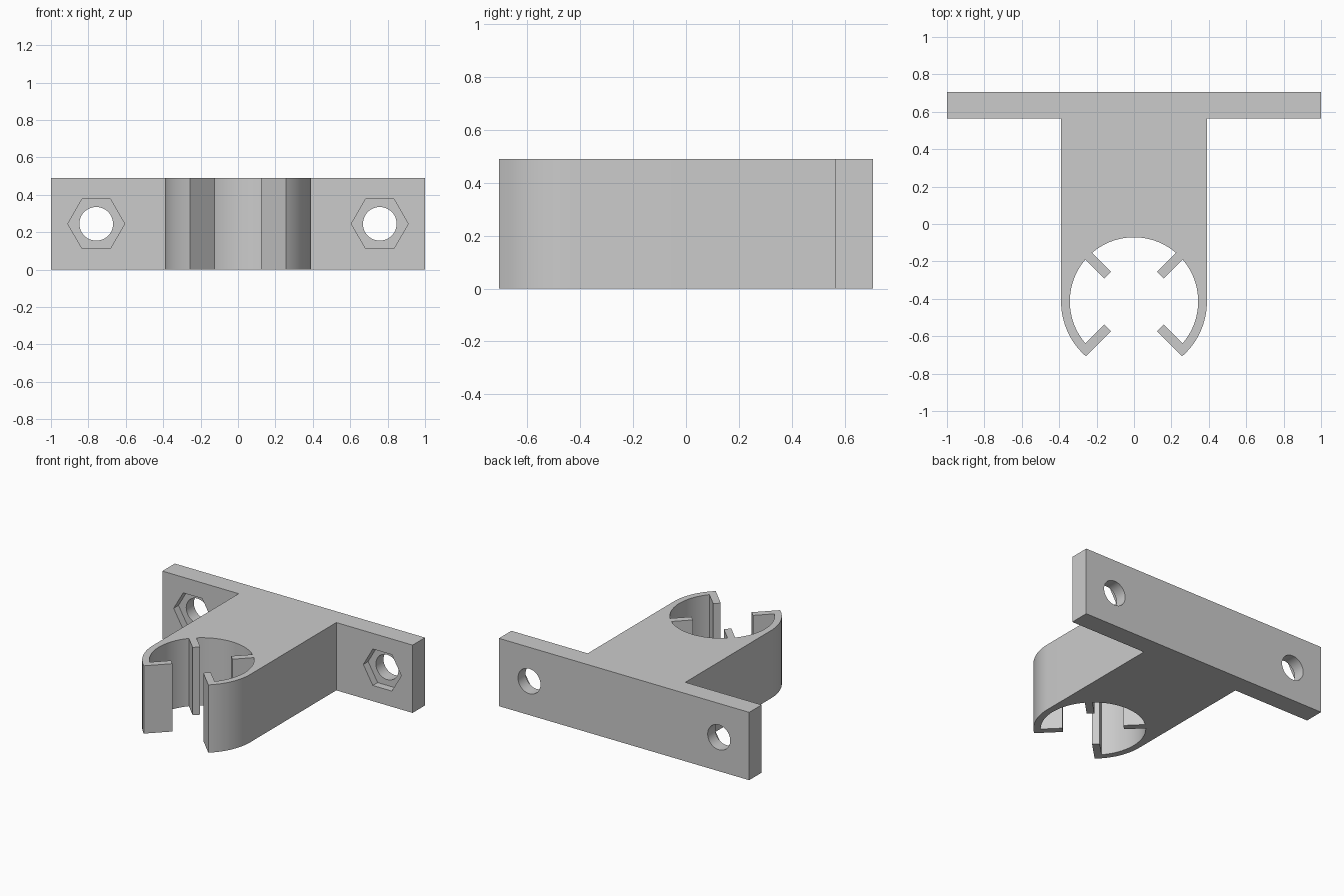
import bpy, bmesh
from math import sin, cos, pi, asin, sqrt
from mathutils import Matrix

cube = bpy.data.objects.get("Cube")
if cube:
    bpy.data.objects.remove(cube, do_unlink=True)

HEIGHT, BACK, FLANGE_Y = 0.49, 0.707, 0.565
CY, R_OUT, R_IN = -0.414, 0.39, 0.343     # clip ring
RIB_TIP, RIB_HALF = 0.2, 0.025            # grip ribs
HOLE_X, HOLE_R, NUT_R, NUT_DEPTH = 0.758, 0.09, 0.152, 0.055

grey = bpy.data.materials.new("plain grey")
grey.use_nodes = True
colour = (0.6, 0.6, 0.6, 1)
grey.diffuse_color = colour
grey.node_tree.nodes["Principled BSDF"].inputs["Base Color"].default_value = colour


def arc(radius, start, end, steps):
    angles = [start + (end - start) * i / steps for i in range(steps + 1)]
    return [(radius * cos(a), CY + radius * sin(a)) for a in angles]


def rib_point(along, across, side):
    """Point on a diagonal rib; side is +1 for back, -1 for front."""
    return ((along - across) / sqrt(2), CY + side * (along + across) / sqrt(2))


def make_object(name, bm):
    mesh = bpy.data.meshes.new(name)
    bmesh.ops.recalc_face_normals(bm, faces=bm.faces)
    bm.to_mesh(mesh)
    bm.free()
    mesh.materials.append(grey)
    obj = bpy.data.objects.new(name, mesh)
    bpy.context.collection.objects.link(obj)
    return obj


# Half outline of the bracket: flange, stem, clip arm and ribs
outer = asin(RIB_HALF / R_OUT)
inner = asin(RIB_HALF / R_IN)
rib_root = R_IN * cos(inner)
half = [(1, BACK), (1, FLANGE_Y), (R_OUT, FLANGE_Y)]
half += arc(R_OUT, 0, -pi / 4 - outer, 24)
half += [rib_point(RIB_TIP, RIB_HALF, -1), rib_point(RIB_TIP, -RIB_HALF, -1)]
half += arc(R_IN, -pi / 4 + inner, pi / 4 - inner, 36)
half += [rib_point(RIB_TIP, -RIB_HALF, 1), rib_point(RIB_TIP, RIB_HALF, 1)]
half += arc(R_IN, pi / 4 + inner, pi / 2, 18)[:-1]
outline = half + [(0, CY + R_IN)] + [(-x, y) for x, y in reversed(half)]

bm = bmesh.new()
base = bm.faces.new([bm.verts.new((x, y, 0)) for x, y in outline])
top = bmesh.ops.extrude_face_region(bm, geom=[base])["geom"]
bmesh.ops.translate(bm, vec=(0, 0, HEIGHT),
                    verts=[g for g in top if isinstance(g, bmesh.types.BMVert)])
bracket = make_object("clip_bracket", bm)


def cut(name, x, radius, sides, y0, y1):
    """Cut a prism along y through the flange."""
    bm = bmesh.new()
    bmesh.ops.create_cone(bm, cap_ends=True, segments=sides, radius1=radius,
                          radius2=radius, depth=y1 - y0)
    # put a corner of the prism on the x axis
    corner = max(bm.verts, key=lambda v: v.co.x).co
    spin = Matrix.Rotation(-corner.xy.angle_signed((1, 0)) if sides == 6 and
                           abs(corner.y) > 0.01 else 0, 4, "Z")
    if sides == 6 and abs(corner.y) > 0.01:
        spin = Matrix.Rotation(pi / 6, 4, "Z")
    place = Matrix.Translation((x, (y0 + y1) / 2, HEIGHT / 2))
    bm.transform(place @ Matrix.Rotation(pi / 2, 4, "X") @ spin)
    cutter = make_object(name, bm)
    mod = bracket.modifiers.new(name, "BOOLEAN")
    mod.operation, mod.solver, mod.object = "DIFFERENCE", "EXACT", cutter
    bpy.context.view_layer.objects.active = bracket
    bpy.ops.object.modifier_apply(modifier=name)
    bpy.data.objects.remove(cutter, do_unlink=True)


# Bolt holes with hexagonal nut pockets on the front of the flange
for side in (-1, 1):
    cut("bolt_hole", side * HOLE_X, HOLE_R, 48, FLANGE_Y - 0.1, BACK + 0.1)
    cut("nut_pocket", side * HOLE_X, NUT_R, 6, FLANGE_Y - 0.1, FLANGE_Y + NUT_DEPTH)

bpy.ops.object.select_all(action="DESELECT")
bracket.select_set(True)
bpy.context.view_layer.objects.active = bracket
bpy.ops.object.shade_smooth_by_angle(angle=pi / 6)
